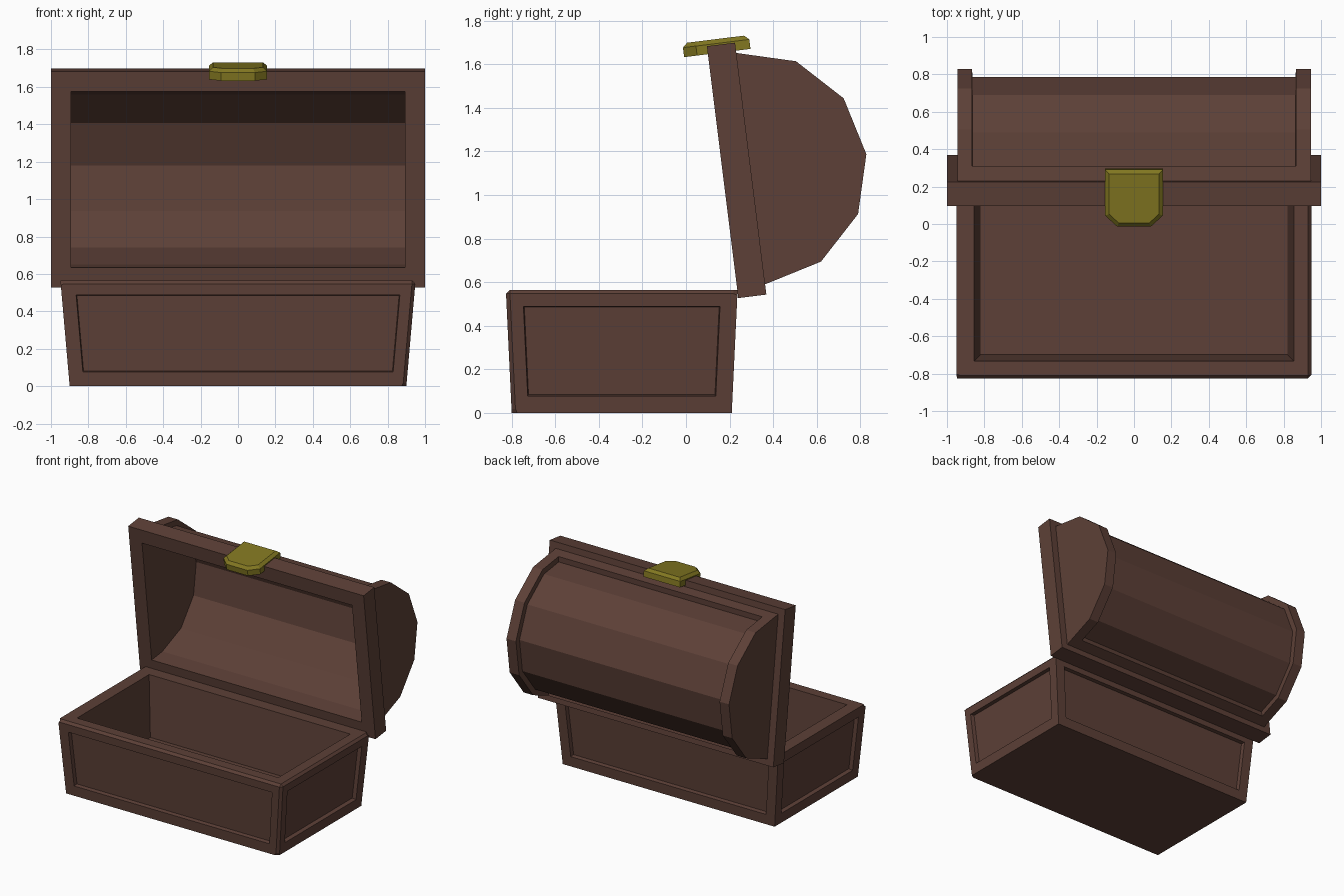
import bpy, bmesh
from math import cos, sin, pi, radians

cube = bpy.data.objects.get("Cube")
if cube:
    bpy.data.objects.remove(cube)


def material(name, rgb):
    m = bpy.data.materials.new(name)
    m.use_nodes = True
    m.diffuse_color = (*rgb, 1)
    m.node_tree.nodes["Principled BSDF"].inputs["Base Color"].default_value = (*rgb, 1)
    return m


brown = material("brown_wood", (0.109, 0.051, 0.038))
gold = material("dull_gold", (0.223, 0.184, 0.015))


def finish(bm, name, mat, parent=None):
    me = bpy.data.meshes.new(name)
    bm.to_mesh(me)
    bm.free()
    me.materials.append(mat)
    ob = bpy.data.objects.new(name, me)
    bpy.context.collection.objects.link(ob)
    ob.parent = parent
    return ob


def box(x, y0, y1, z0, z1):
    bm = bmesh.new()
    bmesh.ops.create_cube(bm, size=2)
    for v in bm.verts:
        v.co = (v.co.x * x, y1 if v.co.y > 0 else y0, z1 if v.co.z > 0 else z0)
    bm.normal_update()
    return bm


def prism(points, vec):
    """Extrude a closed outline along a vector."""
    bm = bmesh.new()
    face = bm.faces.new([bm.verts.new(p) for p in points])
    ext = bmesh.ops.extrude_face_region(bm, geom=[face], use_keep_orig=True)
    top = [g for g in ext["geom"] if isinstance(g, bmesh.types.BMVert)]
    bmesh.ops.translate(bm, verts=top, vec=vec)
    bmesh.ops.recalc_face_normals(bm, faces=bm.faces)
    bm.normal_update()
    return bm


def inset(bm, faces, thickness, depth=0.0):
    bmesh.ops.inset_individual(bm, faces=faces, thickness=thickness, depth=depth,
                               use_even_offset=True)
    bm.normal_update()


# Chest body: tapered box with recessed side panels and a hollow
H = 0.565
bm = box(0.9, -0.80, 0.21, 0, H)
for v in bm.verts:
    if v.co.z > 0.1:
        v.co.x *= 1.055
        v.co.y += 0.027 if v.co.y > 0 else -0.027
bm.normal_update()
corners = list(bm.verts)
trim = [e for e in bm.edges
        if all(v.co.z > 0.1 and v.co.y < 0 for v in e.verts)
        or all(v.co.z > 0.1 and v.co.x > 0 for v in e.verts)
        or all(v.co.y < 0 and v.co.x > 0 for v in e.verts)]
sides = [f for f in bm.faces if abs(f.normal.z) < 0.5]
top = [f for f in bm.faces if f.normal.z > 0.5]
inset(bm, sides, 0.077)
inset(bm, sides, 0.004, -0.03)
inset(bm, top, 0.095)
inset(bm, top, 0.035, -0.46)
bmesh.ops.bevel(bm, geom=trim, offset=0.018, segments=1, affect='EDGES')
finish(bm, "chest_body", brown)

# Open lid, built upright and then tilted on its hinge line
lid = bpy.data.objects.new("lid_hinge", None)
bpy.context.collection.objects.link(lid)
lid.location = (0, 0.24, 0.527)
lid.rotation_euler.x = radians(7.1)
lid.hide_render = True
LID_H, RIM = 1.165, 0.13
MID = LID_H / 2


def arch(x, radius):
    return [(x, RIM + radius * sin(pi * k / 6), MID + radius * cos(pi * k / 6))
            for k in range(7)]


# Lid rim: a rectangular frame
bm = box(1.0, 0, RIM, 0, LID_H)
ends = [f for f in bm.faces if abs(f.normal.y) > 0.5]
inset(bm, ends, 0.108)
loops = [e for f in ends for e in f.edges]
bmesh.ops.delete(bm, geom=ends, context='FACES_ONLY')
bmesh.ops.bridge_loops(bm, edges=loops)
bmesh.ops.recalc_face_normals(bm, faces=bm.faces)
finish(bm, "lid_rim", brown, lid)

# Lid barrel: faceted half cylinder with a sunken middle panel
R = 0.535
bm = prism(arch(-0.945, R), (1.89, 0, 0))
curved = [f for f in bm.faces if abs(f.normal.x) < 0.5 and f.normal.y > -0.5]
base = [f for f in bm.faces if f.normal.y < -0.5]
bmesh.ops.delete(bm, geom=base, context='FACES_ONLY')
# the open base edge must be inset as well
for thickness in (0.08, 0.0005):
    bmesh.ops.inset_region(bm, faces=curved, thickness=thickness, depth=0,
                           use_boundary=True, use_even_offset=True)
shrink = (R - 0.043) / R
for v in {v for f in curved for v in f.verts}:
    v.co.y = RIM + (v.co.y - RIM) * shrink
    v.co.z = MID + (v.co.z - MID) * shrink
finish(bm, "lid_barrel", brown, lid)

# Lid lining: the inward-facing hollow
bm = prism(arch(-0.892, MID - 0.108), (1.784, 0, 0))
base = [f for f in bm.faces if f.normal.y < -0.5]
bmesh.ops.delete(bm, geom=base, context='FACES_ONLY')
bmesh.ops.reverse_faces(bm, faces=bm.faces)
finish(bm, "lid_lining", brown, lid)

# Clasp: plate with clipped front corners and a bevelled top
half = [(0.155, 0.197), (0.155, -0.05), (0.09, -0.11)]
outline = half + [(-x, y) for x, y in reversed(half)]
bm = prism([(x, y, 1.128) for x, y in outline], (0, 0, 0.044))
inset(bm, [f for f in bm.faces if f.normal.z > 0.5], 0.022, 0.02)
finish(bm, "clasp", gold, lid)
